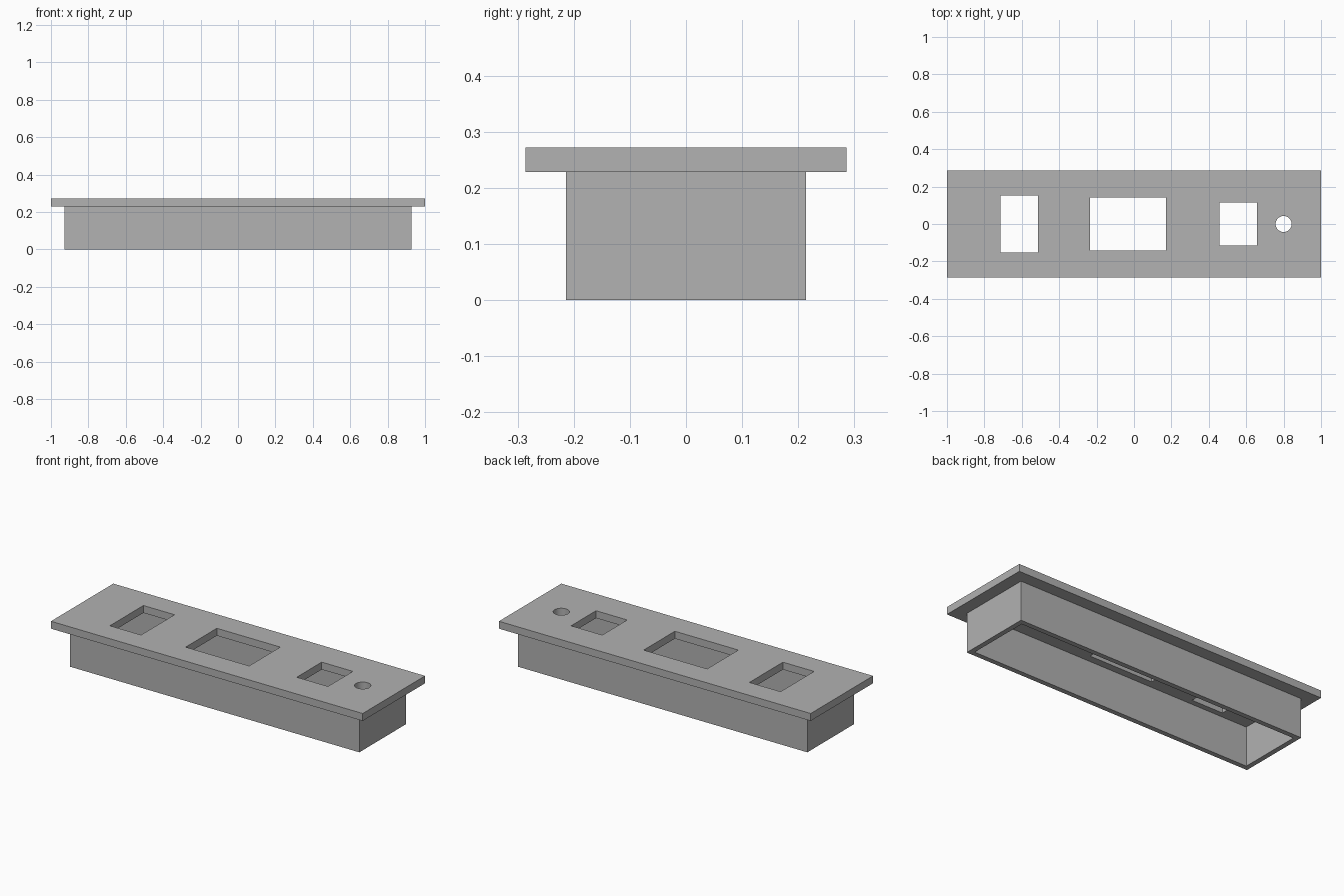
import bpy
import bmesh
import math

cube = bpy.data.objects.get("Cube")
if cube:
    bpy.data.objects.remove(cube, do_unlink=True)

MM = 1 / 70  # the faceplate is 140 units long in the design grid

grey = bpy.data.materials.new("plain grey")
grey.use_nodes = True
colour = (0.445, 0.445, 0.445, 1)
grey.diffuse_color = colour
grey.node_tree.nodes["Principled BSDF"].inputs["Base Color"].default_value = colour


def rectangle(x0, x1, half_y):
    return [(x0, -half_y), (x1, -half_y), (x1, half_y), (x0, half_y)]


def circle(cx, radius, sides=40):
    angles = [2 * math.pi * i / sides for i in range(sides)]
    return [(cx + radius * math.cos(a), radius * math.sin(a)) for a in angles]


def extruded(name, outlines, z0, z1):
    """Extrude a flat profile; outlines after the first become holes."""
    curve = bpy.data.curves.new(name, "CURVE")
    curve.dimensions = "2D"
    curve.fill_mode = "BOTH"
    curve.extrude = (z1 - z0) / 2 * MM
    for outline in outlines:
        spline = curve.splines.new("POLY")
        spline.points.add(len(outline) - 1)
        for point, (x, y) in zip(spline.points, outline):
            point.co = (x * MM, y * MM, 0, 1)
        spline.use_cyclic_u = True
    obj = bpy.data.objects.new(name, curve)
    bpy.context.collection.objects.link(obj)
    bpy.ops.object.select_all(action="DESELECT")
    obj.select_set(True)
    bpy.context.view_layer.objects.active = obj
    bpy.ops.object.convert(target="MESH")
    obj = bpy.context.object
    obj.name = name
    # Weld caps to sides and place at the right height
    bm = bmesh.new()
    bm.from_mesh(obj.data)
    bmesh.ops.remove_doubles(bm, verts=bm.verts, dist=1e-5)
    bmesh.ops.translate(bm, verts=bm.verts, vec=(0, 0, (z0 + z1) / 2 * MM))
    bmesh.ops.recalc_face_normals(bm, faces=bm.faces)
    bm.to_mesh(obj.data)
    bm.free()
    obj.data.materials.clear()
    obj.data.materials.append(grey)
    bpy.ops.object.shade_smooth_by_angle(angle=math.radians(30))
    return obj


# Open-bottomed housing walls
extruded("housing_walls", [rectangle(-65, 65, 15), rectangle(-63, 63, 13)], 0, 16)

# Overhanging faceplate with three windows and a round hole
extruded("faceplate", [
    rectangle(-70, 70, 20),
    rectangle(-50, -36, 10.75),
    rectangle(-16.5, 12, 10),
    rectangle(32, 46, 8),
    circle(56, 3),
], 16, 19)
